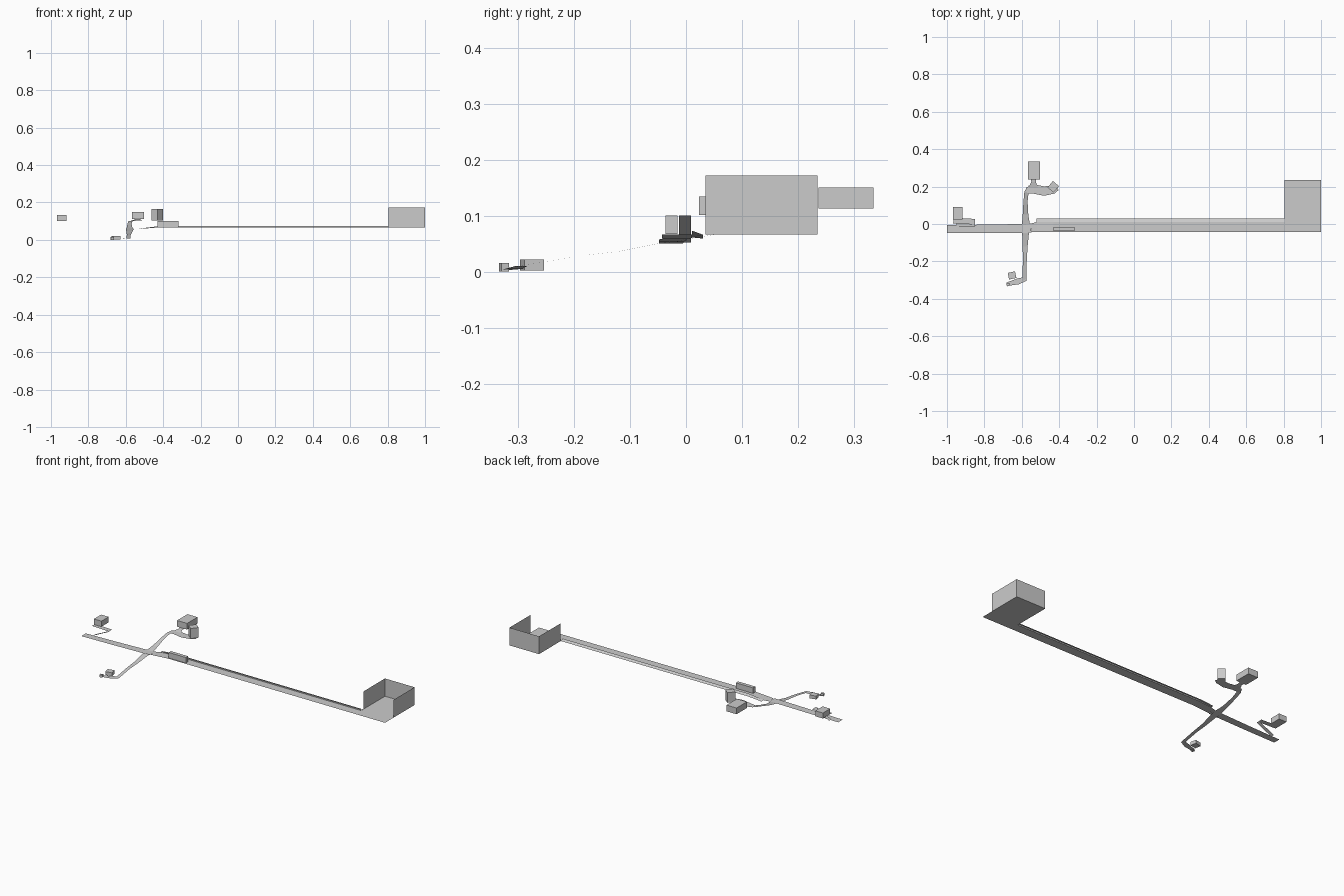
import bpy, math
from mathutils import Vector, Matrix


def mesh(name, verts, faces):
    me = bpy.data.meshes.new(name)
    me.from_pydata(verts, [], faces)
    me.update()
    ob = bpy.data.objects.new(name, me)
    bpy.context.collection.objects.link(ob)
    return ob


def ribbon(name, path):
    """Flat sheet along a path of (x, y, z, width)."""
    pts = [Vector(p[:3]) for p in path]
    verts = []
    for i, p in enumerate(pts):
        d = pts[min(i + 1, len(pts) - 1)] - pts[max(i - 1, 0)]
        n = Vector((-d.y, d.x, 0)).normalized() * path[i][3] / 2
        verts += [p - n, p + n]
    faces = [(2 * i, 2 * i + 2, 2 * i + 3, 2 * i + 1) for i in range(len(pts) - 1)]
    return mesh(name, verts, faces)


def box(name, centre, size, turn=0):
    """Closed block: centre of its base, size, turn in degrees."""
    bpy.ops.mesh.primitive_cube_add(size=1)
    ob = bpy.context.object
    ob.name = name
    ob.data.transform(Matrix.Translation((0, 0, 0.5)))
    ob.scale = size
    ob.location = centre
    ob.rotation_euler.z = math.radians(turn)
    return ob


# Main roads: west arm and long east arm
ribbon("west_road", [(-1, -0.027, 0.05, 0.042), (-0.8, -0.026, 0.053, 0.045),
                     (-0.6, -0.024, 0.057, 0.048), (-0.55, -0.022, 0.058, 0.048)])
ribbon("east_road", [(-0.55, -0.02, 0.058, 0.044), (-0.52, -0.016, 0.06, 0.054),
                     (-0.43, -0.016, 0.066, 0.054), (0.805, -0.016, 0.066, 0.054)])

# Raised kerb on the north edge of the east road
section = ((0.011, 0), (0.011, 0.007), (0.03, 0.0))
stations = ((-0.52, 0.059, 0.3), (-0.43, 0.066, 1), (0.805, 0.066, 1))
kv = [(x, y, z + h * k) for x, z, k in stations for y, h in section]
kf = [(3 * i + j, 3 * i + 3 + j, 3 * i + 4 + j, 3 * i + 1 + j)
      for i in range(2) for j in range(2)]
mesh("kerb", kv, kf)

# Curving cross streets
ribbon("south_road", [(-0.578, 0.0, 0.056, 0.044), (-0.58, -0.05, 0.05, 0.036),
                      (-0.582, -0.12, 0.036, 0.026), (-0.584, -0.2, 0.027, 0.021),
                      (-0.586, -0.305, 0.008, 0.02)])
ribbon("south_yard", [(-0.58, -0.294, 0.01, 0.022), (-0.62, -0.307, 0.005, 0.032),
                      (-0.68, -0.322, 0.003, 0.018)])
ribbon("north_road", [(-0.578, -0.01, 0.056, 0.044), (-0.58, 0.05, 0.066, 0.03),
                      (-0.58, 0.12, 0.086, 0.022), (-0.575, 0.17, 0.1, 0.024),
                      (-0.55, 0.19, 0.104, 0.04)])
ribbon("north_yard", [(-0.575, 0.18, 0.103, 0.03), (-0.535, 0.187, 0.105, 0.05),
                      (-0.48, 0.176, 0.105, 0.05), (-0.43, 0.185, 0.105, 0.045),
                      (-0.41, 0.195, 0.105, 0.03)])
ribbon("north_driveway", [(-0.538, 0.195, 0.105, 0.05), (-0.537, 0.225, 0.11, 0.024),
                          (-0.537, 0.26, 0.112, 0.036), (-0.537, 0.285, 0.112, 0.036)])

# Switchback ramp and landing at the west end
ribbon("west_ramp", [(-0.95, -0.002, 0.052, 0.021), (-0.85, -0.002, 0.1, 0.021)])
ribbon("west_landing", [(-0.85, 0.012, 0.1, 0.03), (-0.92, 0.016, 0.1, 0.03),
                        (-0.966, 0.018, 0.1, 0.03)])

# Large depot at the east end: floor and three walls, open to the front and top
x0, x1, y0, y1, z0, z1 = 0.805, 1.0, 0.035, 0.235, 0.066, 0.172
mesh("depot_floor", [(x0, -0.043, z0), (x1, -0.043, z0), (x1, y1, z0), (x0, y1, z0)],
     [(0, 1, 2, 3)])
plan = ((x0, y0), (x0, y1), (x1, y1), (x1, y0))
mesh("depot_walls", [(x, y, z) for x, y in plan for z in (z0, z1)],
     [(2 * i, 2 * i + 1, 2 * i + 3, 2 * i + 2) for i in range(3)])

# Small buildings
box("roadside_block", (-0.375, -0.026, 0.067), (0.113, 0.021, 0.033))
box("north_building", (-0.535, 0.286, 0.113), (0.066, 0.098, 0.037))
box("corner_building", (-0.432, 0.199, 0.105), (0.042, 0.045, 0.06), -40)
box("west_building", (-0.942, 0.057, 0.101), (0.05, 0.068, 0.033))
box("south_building", (-0.652, -0.275, 0.002), (0.04, 0.036, 0.02), 12)
box("south_shed", (-0.673, -0.325, 0.0), (0.016, 0.014, 0.015), 15)
